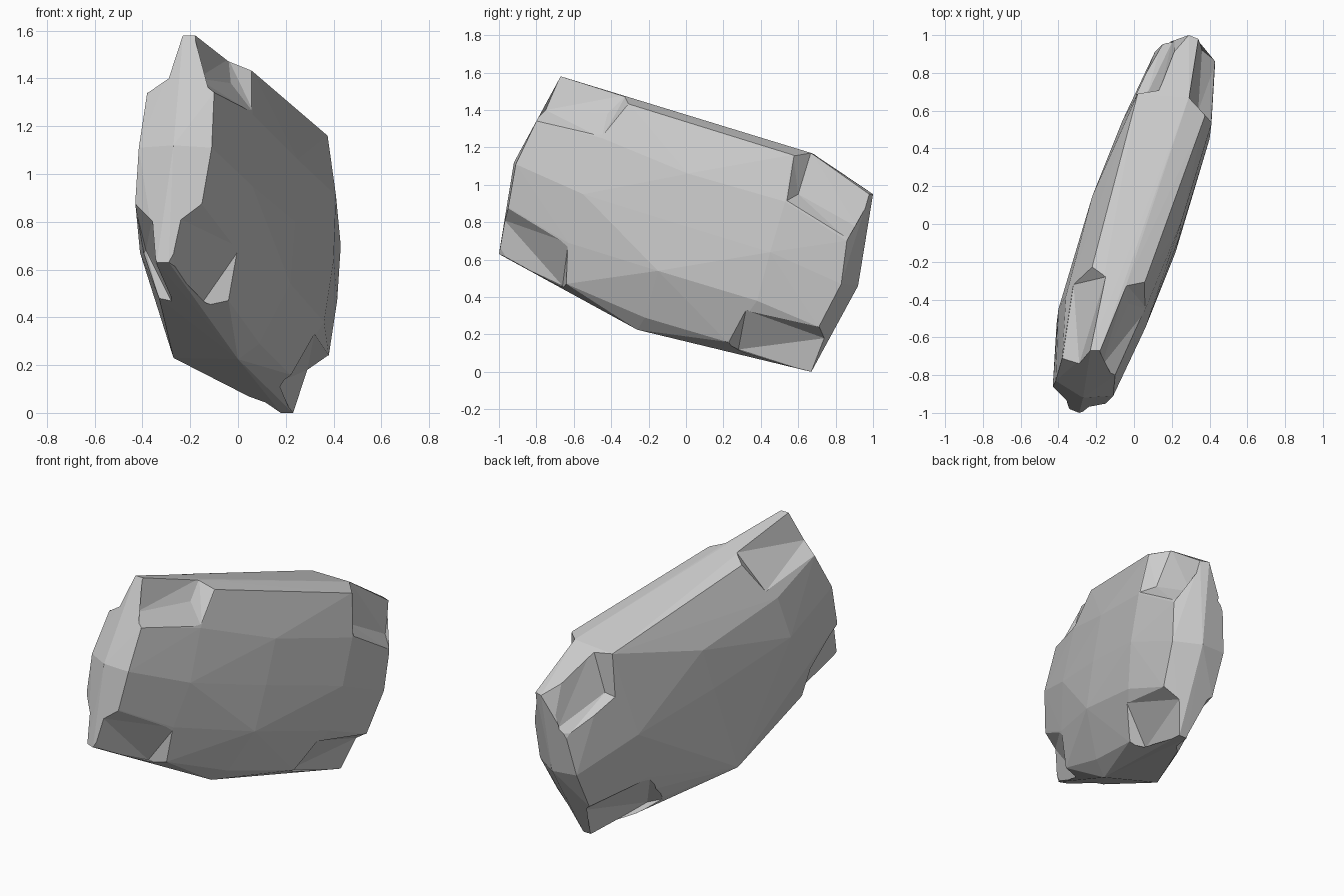
import bpy, bmesh

HEIGHT = 1.58


def opposite(p):
    return (-p[0], -p[1], HEIGHT - p[2])


def hull(name, pts):
    bm = bmesh.new()
    for p in pts:
        bm.verts.new(p)
    res = bmesh.ops.convex_hull(bm, input=bm.verts[:])
    junk = {e for k in ("geom_interior", "geom_unused") for e in res[k]
            if isinstance(e, bmesh.types.BMVert)}
    bmesh.ops.delete(bm, geom=list(junk), context='VERTS')
    bmesh.ops.recalc_face_normals(bm, faces=bm.faces[:])
    me = bpy.data.meshes.new(name)
    bm.to_mesh(me)
    bm.free()
    ob = bpy.data.objects.new(name, me)
    bpy.context.collection.objects.link(ob)
    return ob


def chip(pts):
    cutter = hull("chip_cutter", pts)
    cutter.hide_render = True
    mod = rock.modifiers.new("chip", 'BOOLEAN')
    mod.operation = 'DIFFERENCE'
    mod.solver = 'EXACT'
    mod.object = cutter
    bpy.ops.object.modifier_apply(modifier=mod.name)
    bpy.data.objects.remove(cutter)


# Bulging broad side, front end and edges; each point repeats through the centre
half = [
    (.06, -.55, .95), (.24, -.07, .80), (.40, .45, .64), (.25, .01, 1.06),
    (.41, .53, .91), (.22, -.15, .54), (.36, .38, .38), (0, -.63, .69),
    (.06, -.45, 1.25), (-.15, -.95, .88), (-.43, -.86, .88), (-.11, -.91, 1.11),
    (-.415, -.83, 1.11), (-.10, -.80, 1.34), (-.38, -.71, 1.34), (-.27, -.92, 1.12),
    (-.23, -.67, 1.58), (-.18, -.67, 1.58), (-.29, -1, .63), (-.34, -.98, .63),
    (.06, -.30, 1.43), (.20, .13, 1.27), (-.04, -.32, 1.47), (-.15, -.28, 1.45),
    (-.31, -.32, 1.25), (-.09, .22, 1.29), (-.22, -.22, 1.42),
]
# Uneven edge points that do not repeat
extra = [(-.27, -.12, .23), (0, -.26, .225), (.375, .57, 1.16), (.29, .67, 1.17),
         (.02, .69, 1.16), (-.33, -.66, .48), (-.04, -.64, .47)]
rock = hull("rock", half + [opposite(p) for p in half] + extra)
bpy.context.view_layer.objects.active = rock

# Stepped chips at the two back top corners
chip([(.385, .57, 1.18), (.29, .67, 1.18), (.34, .60, .95), (.42, .53, .91),
      (.435, .86, .71), (.36, .92, .77), (.34, .99, .96), (.6, .85, 1.15)])
chip([(.14, .71, 1.18), (.02, .69, 1.18), (-.04, .67, .88), (.07, .69, .91),
      (.20, .96, .76), (.15, .97, .70), (.24, .98, .97), (-.15, .95, 1.15)])

# Shallow chips at the two front bottom corners
chip([(.01, -.63, .69), (-.04, -.64, .44), (-.15, -.66, .46), (-.06, -.69, .66),
      (-.15, -.955, .88), (-.24, -.97, .81), (-.28, -1.0, .62), (.1, -1.0, .5)])
chip([(-.435, -.86, .88), (-.36, -.94, .81), (-.345, -.99, .62), (-.385, -.64, .68),
      (-.345, -.67, .62), (-.33, -.66, .47), (-.27, -.66, .45), (-.6, -.85, .45)])

# Chips at the front top corners, repeated at the back bottom corners
right_chip = [(-.18, -.67, 1.585), (-.17, -.75, 1.40), (-.10, -.81, 1.34),
              (.07, -.45, 1.25), (.06, -.30, 1.44), (-.04, -.32, 1.48), (.1, -.8, 1.6)]
left_chip = [(-.23, -.67, 1.585), (-.29, -.74, 1.40), (-.38, -.72, 1.34),
             (-.32, -.32, 1.25), (-.22, -.22, 1.43), (-.15, -.28, 1.46), (-.5, -.5, 1.6)]
chip(right_chip + [(-.03, -.42, 1.38)])
chip([opposite(p) for p in right_chip])
chip(left_chip + [(-.25, -.38, 1.36)])
chip([opposite(p) for p in left_chip] + [(.27, .38, .21)])
